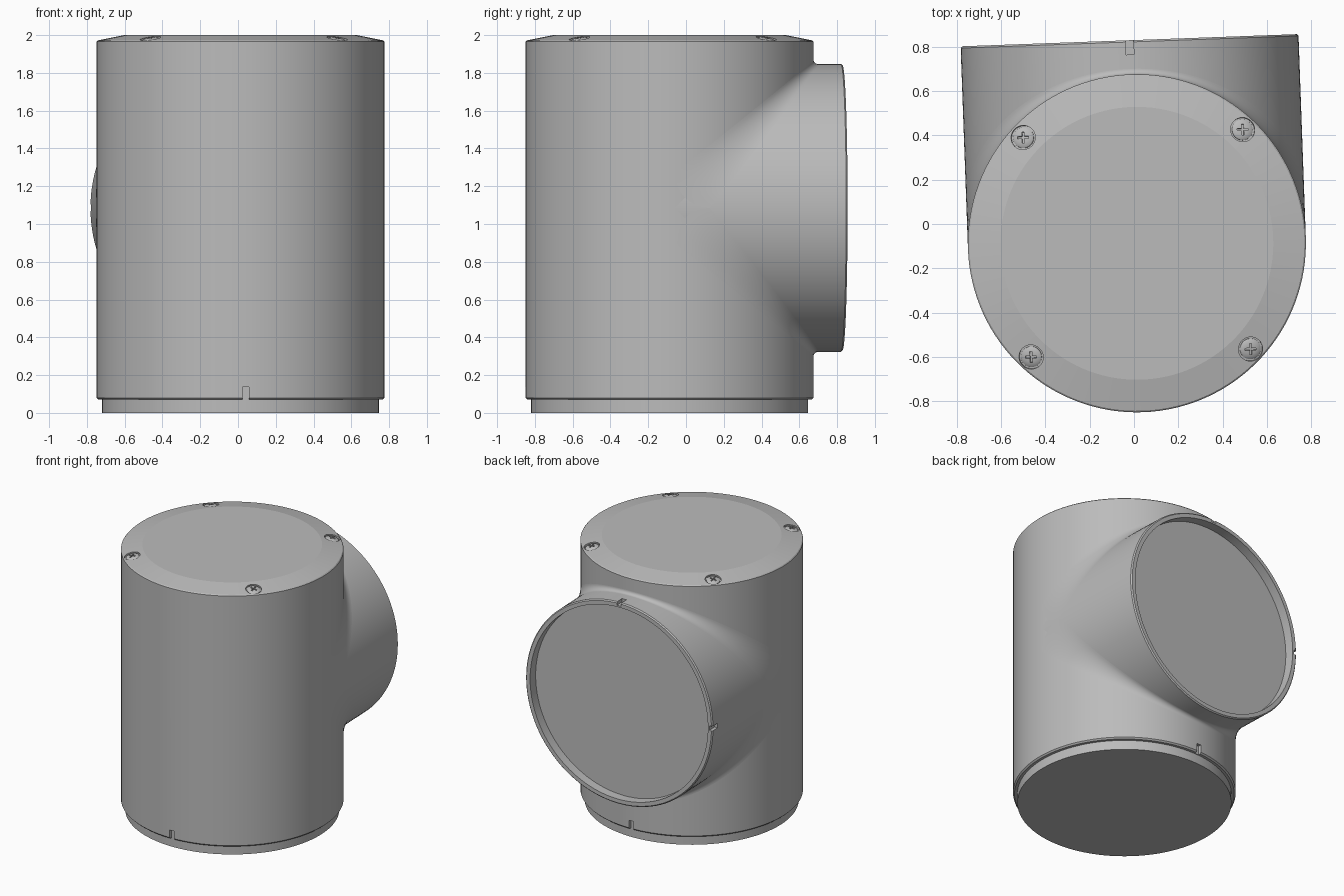
import bpy, bmesh, math
from mathutils import Matrix, Vector

if "Cube" in bpy.data.objects:
    bpy.data.objects.remove(bpy.data.objects["Cube"], do_unlink=True)

R = 0.762                      # radius shared by body and side branch
TILT = math.radians(2.07)      # turn of the branch about the body axis
AXIS = Matrix.Translation((0.013, -0.087, 0)) @ Matrix.Rotation(TILT, 4, 'Z')
BRANCH = AXIS @ Matrix.Translation((0, 0, 1.085))
REACH = 0.916                  # branch length from the body axis

grey = bpy.data.materials.new("plain grey")
grey.use_nodes = True
grey.diffuse_color = (0.5, 0.5, 0.5, 1)
grey.node_tree.nodes["Principled BSDF"].inputs["Base Color"].default_value = (0.5, 0.5, 0.5, 1)


def add_object(name, bm, matrix=Matrix()):
    bm.transform(matrix)
    mesh = bpy.data.meshes.new(name)
    bm.to_mesh(mesh)
    bm.free()
    mesh.materials.append(grey)
    obj = bpy.data.objects.new(name, mesh)
    bpy.context.collection.objects.link(obj)
    return obj


def lathe(name, profile, matrix=Matrix(), steps=128):
    bm = bmesh.new()
    verts = [bm.verts.new((r, 0, z)) for r, z in profile]
    edges = [bm.edges.new(pair) for pair in zip(verts, verts[1:])]
    bmesh.ops.spin(bm, geom=verts + edges, cent=(0, 0, 0), axis=(0, 0, 1),
                   angle=math.tau, steps=steps)
    bmesh.ops.remove_doubles(bm, verts=bm.verts, dist=1e-5)
    bmesh.ops.recalc_face_normals(bm, faces=bm.faces)
    return add_object(name, bm, matrix)


def add_box(bm, centre, size, matrix=Matrix()):
    bmesh.ops.create_cube(bm, size=1, matrix=matrix @ Matrix.Translation(centre)
                          @ Matrix.Diagonal((*size, 1)))


def select_only(obj):
    bpy.ops.object.select_all(action='DESELECT')
    obj.select_set(True)
    bpy.context.view_layer.objects.active = obj


def cut(obj, bm):
    cutter = add_object("cutter", bm)
    cutter.hide_render = True
    mod = obj.modifiers.new("cut", 'BOOLEAN')
    mod.operation, mod.solver, mod.object = 'DIFFERENCE', 'EXACT', cutter
    select_only(obj)
    bpy.ops.object.modifier_apply(modifier=mod.name)
    bpy.data.objects.remove(cutter, do_unlink=True)


def smooth(obj, degrees=8):
    select_only(obj)
    bpy.ops.object.shade_smooth_by_angle(angle=math.radians(degrees))


# Screw frames sit on the sloping rim of the top
screw_frames = []
for i in range(4):
    turn = math.radians(45 + 90 * i)
    screw_frames.append(AXIS @ Matrix.Rotation(turn, 4, 'Z')
                        @ Matrix.Translation((0.70, 0, 1.982))
                        @ Matrix.Rotation(math.radians(12), 4, 'Y')
                        @ Matrix.Rotation(-turn, 4, 'Z'))

# Main body with two alignment slots and four screw recesses
body = lathe("main_body", [(0, 0.07), (0.752, 0.07), (R, 0.08), (R, 1.965),
                           (0.755, 1.972), (0.615, 2.0), (0, 2.0)], AXIS)
cutters = bmesh.new()
for side in (-1, 1):
    add_box(cutters, (0, side * R, 0.087), (0.035, 0.05, 0.1), AXIS)
for frame in screw_frames:
    bmesh.ops.create_cone(cutters, cap_ends=True, segments=32, radius1=0.055, radius2=0.055,
                          depth=0.04, matrix=frame @ Matrix.Translation((0, 0, 0.008)))
cut(body, cutters)
smooth(body)

# Stepped plug under the body
smooth(lathe("bottom_plug", [(0, 0), (0.7325, 0), (0.7325, 0.1), (0, 0.1)], AXIS))

# Side branch with a recessed mouth and two alignment slots
branch = lathe("side_branch", [(0, 0), (R, 0), (R, REACH - 0.008), (R - 0.008, REACH),
                               (0.725, REACH), (0.725, REACH - 0.07), (0, REACH - 0.07)],
               BRANCH @ Matrix.Rotation(-math.pi / 2, 4, 'X'))
cutters = bmesh.new()
add_box(cutters, (0, REACH - 0.015, R), (0.035, 0.1, 0.05), BRANCH)
add_box(cutters, (-R, REACH - 0.015, 0), (0.05, 0.1, 0.035), BRANCH)
cut(branch, cutters)
smooth(branch)

# Blend between body and branch, widening towards the sides
bm = bmesh.new()
ROWS, ARC = 64, 10
for up in (-1, 1):
    grid = []
    for i in range(ROWS + 1):
        t = math.pi * (i / ROWS - 0.5)
        x, c = R * math.sin(t), R * math.cos(t)
        w = 0.185 - 0.21 * c
        row = []
        for j in range(ARC + 1):
            a = math.pi / 2 * j / ARC
            row.append(bm.verts.new((x, c + w * (1 - math.cos(a)),
                                     up * (c + w * (1 - math.sin(a))))))
        grid.append(row)
    for i in range(ROWS):
        for j in range(ARC):
            bm.faces.new((grid[i][j], grid[i + 1][j], grid[i + 1][j + 1], grid[i][j + 1]))
bm.normal_update()
for face in bm.faces:
    mid = face.calc_center_median()
    if face.normal.dot(Vector((2 * mid.x, mid.y, mid.z))) < 0:
        face.normal_flip()
smooth(add_object("branch_blend", bm, BRANCH), 30)

# Domed cross-head screws
for i, frame in enumerate(screw_frames):
    screw = lathe(f"screw_{i + 1}", [(0, -0.02), (0.047, -0.02), (0.047, -0.006), (0.04, -0.001),
                                     (0.022, 0.003), (0, 0.004)], frame, 32)
    for size in ((0.05, 0.01, 0.02), (0.01, 0.05, 0.02)):
        cutters = bmesh.new()
        add_box(cutters, (0, 0, 0.002), size, frame)
        cut(screw, cutters)
    smooth(screw, 25)
